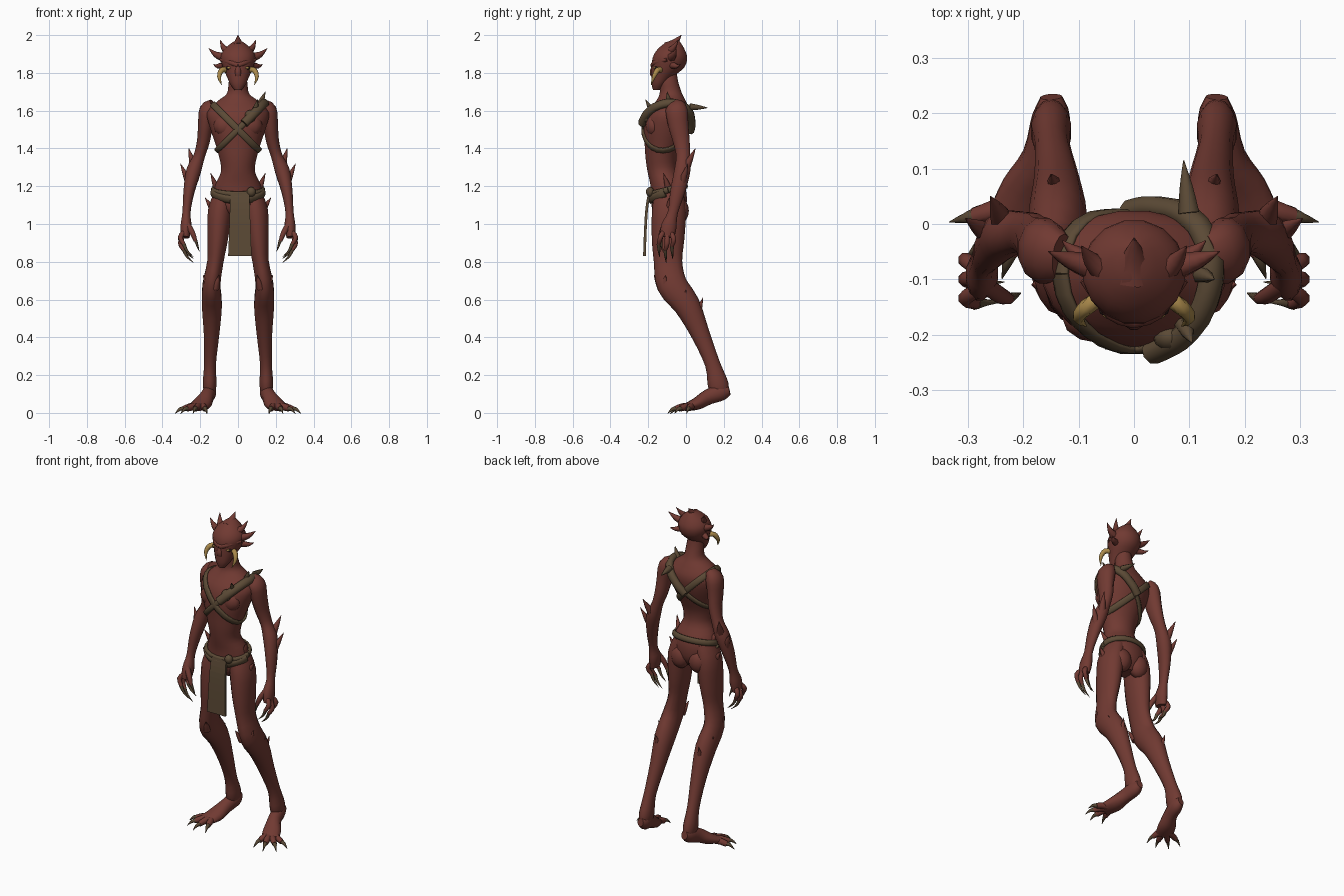
import bpy, bmesh, math
from mathutils import Vector
from mathutils.bvhtree import BVHTree

if "Cube" in bpy.data.objects:
    bpy.data.objects.remove(bpy.data.objects["Cube"])

UNIT = 0.01  # all part dimensions are written in hundredths


def material(name, red, green, blue):
    mat = bpy.data.materials.new(name)
    mat.use_nodes = True
    colour = (red, green, blue, 1)
    mat.diffuse_color = colour
    shader = next(n for n in mat.node_tree.nodes if n.type == 'BSDF_PRINCIPLED')
    shader.inputs["Base Color"].default_value = colour
    shader.inputs["Roughness"].default_value = 0.8
    return mat


SKIN = material("red brown skin", .165, .042, .032)
LEATHER = material("olive leather", .105, .068, .036)
CLAW = material("dark horn", .1, .066, .036)
TUSK = material("yellow ivory", .4, .25, .07)
DARK = material("dark recess", .025, .012, .01)


def finish(name, bm, mat, mirror=False, smooth=True):
    """Turn a bmesh into a named object, mirrored to the other side if asked."""
    bmesh.ops.recalc_face_normals(bm, faces=bm.faces)
    for face in bm.faces:
        face.smooth = smooth and len(face.verts) < 5
    mesh = bpy.data.meshes.new(name)
    bm.to_mesh(mesh)
    mesh.materials.append(mat)
    obj = bpy.data.objects.new(name, mesh)
    bpy.context.scene.collection.objects.link(obj)
    if mirror:
        obj.modifiers.new("Mirror", 'MIRROR').use_mirror_merge = False
    return obj


def refine(rings, steps):
    """Catmull-Rom interpolation of every ring value."""
    result = []
    for i in range(len(rings) - 1):
        p, q, r, s = (rings[min(max(i + k, 0), len(rings) - 1)] for k in (-1, 0, 1, 2))
        for j in range(steps):
            t = j / steps
            result.append([b + t * (c - a + t * (2 * a - 5 * b + 4 * c - d
                           + t * (3 * (b - c) + d - a))) / 2
                           for a, b, c, d in zip(p, q, r, s)])
    return result + [list(rings[-1])]


def loft(name, rings, mat, sides=12, steps=3, ref=(1, 0, 0), level=False,
         mirror=False, smooth=True):
    """Skin elliptical rings (x, y, z, half width, half depth) along a path."""
    rings = refine(rings, steps)
    centres = [Vector(r[:3]) for r in rings]
    bm = bmesh.new()
    loops = []
    for i, ring in enumerate(rings):
        tangent = centres[min(i + 1, len(rings) - 1)] - centres[max(i - 1, 0)]
        tangent = Vector((0, 0, 1)) if level else tangent.normalized()
        across = Vector(ref) - tangent * tangent.dot(Vector(ref))
        if across.length < .2:
            across = tangent.orthogonal()
        across.normalize()
        deep = tangent.cross(across)
        loop = []
        for k in range(sides):
            angle = math.tau * (k + .5) / sides
            offset = across * math.cos(angle) * ring[3] + deep * math.sin(angle) * ring[4]
            loop.append(bm.verts.new((centres[i] + offset) * UNIT))
        loops.append(loop)
    for low, high in zip(loops, loops[1:]):
        for k in range(sides):
            n = (k + 1) % sides
            bm.faces.new((low[k], low[n], high[n], high[k]))
    bm.faces.new(loops[0])
    bm.faces.new(loops[-1])
    return finish(name, bm, mat, mirror, smooth)


def spike(name, base, tip, radius, mat=SKIN, mirror=True, bend=(0, 0, 0)):
    base, tip = Vector(base), Vector(tip)
    middle = (base + tip) / 2 + Vector(bend)
    loft(name, [(*base, radius, radius), (*middle, radius * .62, radius * .62),
                (*tip, .1, .1)], mat, sides=7, mirror=mirror)


def ball(name, centre, size, mat, mirror=False):
    bm = bmesh.new()
    bmesh.ops.create_uvsphere(bm, u_segments=12, v_segments=8, radius=UNIT)
    bmesh.ops.scale(bm, vec=size, verts=bm.verts)
    bmesh.ops.translate(bm, vec=Vector(centre) * UNIT, verts=bm.verts)
    finish(name, bm, mat, mirror)


# Torso with a narrow waist, broad chest and neck
torso = loft("torso", [
    (0, -8, 103, 6, 5), (0, -9, 108, 11, 9), (0, -9, 115, 13, 9.5),
    (0, -10, 121, 12, 9), (0, -12.5, 128, 9, 8), (0, -13, 135, 10, 8.5),
    (0, -12, 142, 12, 10), (0, -10.5, 151, 15, 12), (0, -9, 159, 16.5, 11.5),
    (0, -8, 165, 11, 8), (0, -8, 169, 6, 6), (0, -9, 175, 5, 5),
    (0, -9, 181, 4, 4)], SKIN, sides=20, level=True)
for height in (152,):
    ball("chest_muscle", (6.5, -17, height), (6.5, 4.5, 6), SKIN, True)
ball("buttock", (6, -3.5, 107), (6, 5, 7), SKIN, True)

# Legs: thigh, forward knee, long slanted shin
loft("leg", [
    (7, -9, 117, 5, 7.5), (9.5, -9, 107, 6.5, 9), (10.8, -9.5, 92, 5.6, 8.6),
    (12, -9.5, 80, 4.4, 7.5), (14, -7.5, 68, 4.8, 8), (13.8, .5, 57, 5.4, 7),
    (14, 7.5, 42, 4.2, 5), (14.8, 14, 26, 3.2, 4), (15, 17, 15, 3.7, 5.5),
    (15, 18.5, 9, 2.5, 4)], SKIN, sides=14, mirror=True)

# Feet with splayed clawed toes
loft("foot", [(15, 23, 12, 2, 2.5), (15, 19, 11, 3.6, 4.5), (16.5, 12, 8.5, 3.8, 4.2),
              (19, 6, 5, 5.2, 3.4), (22, 0, 3, 5, 2)], SKIN, mirror=True)
for x, y in ((29, 1.5), (27, -3), (22.5, -5.5), (17.5, -4)):
    root, end = Vector((19.5, 4, 3.6)), Vector((x, y, 2.2))
    out = (end - root).normalized()
    knuckle = root.lerp(end, .6) + Vector((0, 0, .5))
    loft("toe", [(*root, 2, 2), (*knuckle, 1.9, 2), (*end, 1.4, 1.6)],
         SKIN, sides=8, mirror=True)
    spike("toe_claw", end - out, end + out * 4.6 - Vector((0, 0, 2)), 1.5, CLAW,
          bend=(0, 0, 1))

# Arms: shoulder, elbow, thick forearm, hand
loft("arm", [
    (13, -6, 163, 3, 4.5), (16, -5, 160, 4.6, 6), (17.3, -4, 152, 4, 5.5),
    (18.3, -2.5, 144, 3.5, 4.6), (20.5, -1.5, 136, 3.1, 3.8), (23.5, -2, 128, 4, 4.4),
    (26, -4.5, 117, 3, 4), (27.3, -7, 106, 2.2, 2.8), (27.5, -9, 99, 3, 4.2),
    (28, -10, 93, 2.4, 4)], SKIN, mirror=True)
for y, drop in ((-6.5, 2), (-10, 0), (-13.5, 3)):
    loft("finger", [(28, y * .5 - 5, 96, 1.4, 1.4), (30.5, y, 90 + drop, 1.4, 1.4),
                    (28.5, y - 1, 86 + drop, 1, 1)], SKIN, sides=8, mirror=True)
    spike("finger_claw", (28.8, y - 1, 86.5 + drop), (23.5, y - .5, 79.5 + drop), 1.1,
          CLAW, bend=(.8, 0, -.3))
loft("thumb", [(27, -11, 100, 1.7, 1.7), (24, -13, 95, 1.5, 1.5),
               (22.5, -13.5, 91, 1, 1)], SKIN, sides=8, mirror=True)
spike("thumb_claw", (22.7, -13.5, 92), (20.5, -12.5, 85.5), 1, CLAW)

# Head: pointed jaw, wide skull, brow and nose
loft("head", [
    (0, -15.5, 171, 2, 2), (0, -14.5, 174, 4.2, 3.8), (0, -12.5, 178, 6, 6),
    (0, -9.5, 183, 8.2, 8.8), (0, -8.5, 188, 9.4, 9.3), (0, -8, 192, 7.8, 7.6),
    (0, -7, 195.5, 4, 4.6), (0, -5.5, 197, 1.5, 2)], SKIN, sides=16, level=True)
loft("brow", [(0, -17.5, 184, 1.4, 1.4), (4, -16, 185.5, 1.5, 1.5),
              (9, -10, 187, 1, 1)], SKIN, sides=8, ref=(0, 0, 1), mirror=True)
loft("nose", [(0, -16, 186, 1.2, 1), (0, -18, 181, 1.6, 1.2), (0, -18, 178.5, 1.5, .8)],
     SKIN, sides=8)
ball("muzzle", (0, -15, 178.5), (4, 3.6, 1.8), SKIN)
ball("mouth", (0, -15.5, 176.4), (3.6, 2.9, .5), DARK)
ball("eye_socket", (4.3, -15.5, 182.6), (2.1, 1.4, 1.2), DARK, True)
ball("eye", (4.3, -16.2, 182.7), (1.5, 1, .7), TUSK, True)
loft("tusk", [(5.5, -13, 181.5, 1.6, 1.6), (8.5, -15, 181.5, 1.5, 1.5),
              (10, -17, 178, 1.1, 1.1), (8.6, -18.5, 173.5, .1, .1)],
     TUSK, sides=8, mirror=True)

# Crown of horns
spike("crest_horn", (0, -9, 193), (0, -2.5, 200), 4, mirror=False, bend=(0, -.5, -1))
for base, tip, radius in (((5, -9, 191), (9.5, -4, 197.5), 2.4),
                          ((7, -8, 188), (15.5, -5, 193), 2.6),
                          ((7.5, -7, 184), (13, -3, 184.5), 2)):
    spike("side_horn", base, tip, radius, bend=(.5, 0, -.7))

# Spikes growing on forearms, hips, knees and shins
for base, tip, radius in (
        ((23.5, 0, 130), (26, 5, 140), 2.4), ((26, -2, 122), (30.5, 1, 132), 2.2),
        ((11, -9, 118), (14.5, -12, 127), 2), ((13, -9, 107), (17.5, -9, 114), 2),
        ((15, -11, 66), (18.5, -11, 73), 2.4), ((12, -13, 66), (10, -17, 73), 2.2),
        ((15, -1, 60), (19, 0, 65), 2.2), ((14, 6, 52), (15, 9, 61), 2)):
    spike("body_spike", base, tip, radius)

# Straps and belt wrapped onto the torso surface
shape = bmesh.new()
shape.from_mesh(torso.data)
tree = BVHTree.FromBMesh(shape)


def wrap(name, centre, u, v, start, stop, width, thick, lift):
    """Band along the arc where a tilted plane meets the torso."""
    centre, u, v = Vector(centre) * UNIT, Vector(u).normalized(), Vector(v).normalized()
    rings = []
    for i in range(33):
        angle = math.radians(start + (stop - start) * i / 32)
        ray = u * math.cos(angle) + v * math.sin(angle)
        hit = tree.ray_cast(centre + ray * .6, -ray)[0]
        if hit:
            rings.append((*(hit / UNIT + ray * lift), width, thick))
    loft(name, rings, LEATHER, sides=8, steps=1, ref=u.cross(v))


back = (0, 1, 0)
wrap("thin_strap", (0, -9, 150), (-1, 0, 1), back, 0, 360, 2, .8, .4)
wrap("cross_strap", (0, -9, 150), (1, 0, 1), back, 0, 360, 1.7, .8, .4)
wrap("shoulder_roll", (0, -9, 150), (1, 0, 1), back, -72, 95, 2.6, 2.2, 1.4)
wrap("belt", (0, -9.5, 118), (1, 0, 0), (0, 1, .25), 0, 360, 1.8, 1.1, .7)
wrap("belt_drape", (0, -10, 117), (1, 0, 0), (0, 1, .45), 185, 355, 2.4, 1.3, .8)
ball("roll_knot", (6.5, -20.5, 157), (3, 2.6, 3.4), LEATHER)
ball("belt_knot", (7, -19, 117), (2.4, 2.2, 2.6), LEATHER)
spike("roll_thorn", (10, 2, 162), (9, 11.5, 161.5), 2, LEATHER, False)
spike("roll_thorn", (9, -18, 160), (10.5, -21.5, 166), 1.8, LEATHER, False)
spike("roll_thorn", (12, -9, 164), (14.5, -10, 170), 1.8, LEATHER, False)

# Hanging loincloth
loft("loincloth", [(1, -19.5, 116, 7, 1), (1, -20.8, 108, 7.5, 1), (1, -21.5, 97, 8, 1),
                   (1, -22, 83, 8.8, 1)], LEATHER, sides=4, smooth=False)
